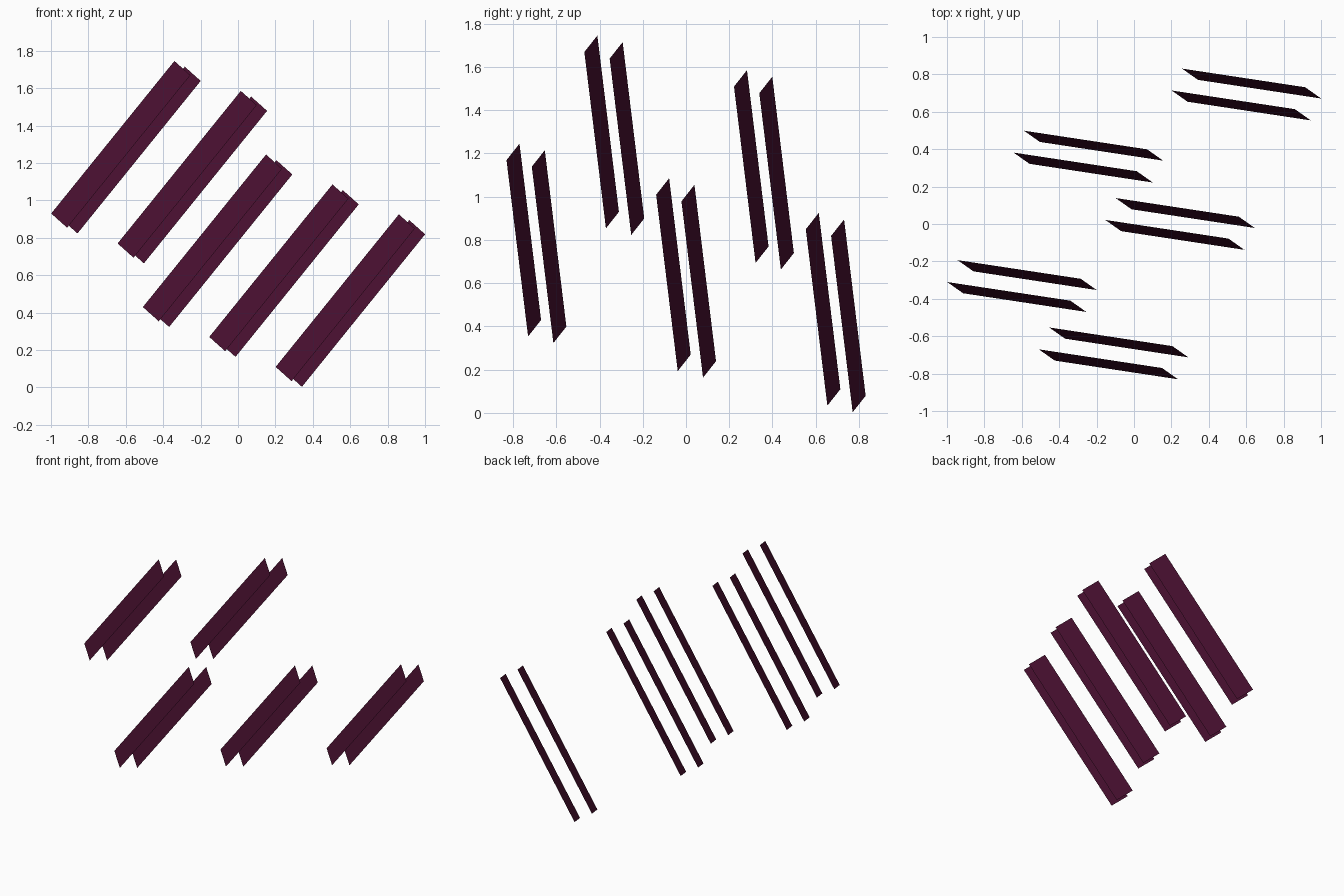
import bpy
from mathutils import Vector, Matrix

cube = bpy.data.objects.get("Cube")
if cube:
    bpy.data.objects.remove(cube, do_unlink=True)

# Single dark plum colour
plum = bpy.data.materials.new("dark plum")
plum.use_nodes = True
colour = (0.065, 0.005, 0.029, 1.0)
plum.diffuse_color = colour
plum.node_tree.nodes["Principled BSDF"].inputs["Base Color"].default_value = colour

# Shared tilted frame: along the strip, across it, and out of its back
LENGTH, WIDTH, GAP = 1.053, 0.129, 0.133
along = Vector((0.66, -0.10, 0.817)).normalized()
across = Vector((0.085, -0.06, -0.076))
across = (across - along * across.dot(along)).normalized()
back = along.cross(across)


def strip(name, centre):
    """Flat rectangular strip lying in the shared tilted frame."""
    bpy.ops.mesh.primitive_plane_add(size=1)
    obj = bpy.context.object
    obj.name = name
    frame = Matrix((across * WIDTH, along * LENGTH, -back)).transposed().to_4x4()
    obj.data.transform(Matrix.Translation(centre) @ frame)
    obj.data.materials.append(plum)


# Two staggered rows of strip pairs, given by the top corner of each front strip
row_step = Vector((0.355, 0.692, -0.16))
rows = {
    "upper": (Vector((-0.34, -0.41, 1.745)), 2),
    "lower": (Vector((0.15, -0.77, 1.245)), 3),
}
for row, (corner, count) in rows.items():
    for i in range(count):
        centre = corner + row_step * i + across * WIDTH / 2 - along * LENGTH / 2
        strip(f"{row}_front_strip_{i + 1}", centre)
        strip(f"{row}_back_strip_{i + 1}", centre + back * GAP)
